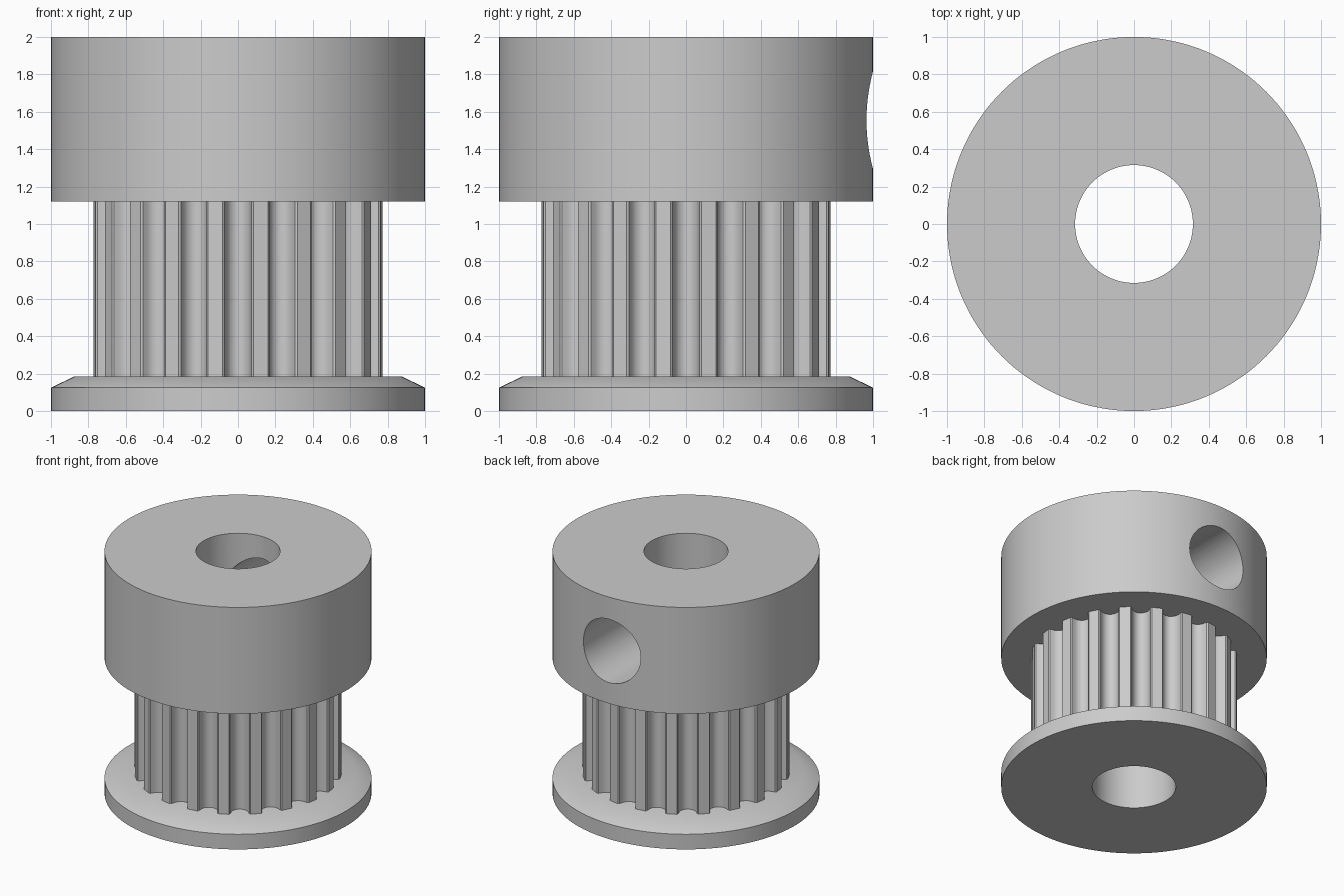
import bpy
import bmesh
from math import pi, sin, cos, radians

if "Cube" in bpy.data.objects:
    bpy.data.objects.remove(bpy.data.objects["Cube"], do_unlink=True)

BORE = 0.315
TEETH = 20
TOOTH_R = 0.778
SEGMENTS = 144
FLANGE_TOP, HUB_BOTTOM, HUB_TOP = 0.185, 1.12, 2.0

metal = bpy.data.materials.new("brushed grey")
metal.use_nodes = True
GREY = (0.6, 0.6, 0.6, 1)
metal.diffuse_color = GREY
metal.node_tree.nodes["Principled BSDF"].inputs["Base Color"].default_value = GREY


def circle(radius, count=SEGMENTS):
    return [(radius * cos(2 * pi * i / count), radius * sin(2 * pi * i / count))
            for i in range(count)]


def skin(bm, outlines, closed):
    """Join successive (outline, z) loops with quads."""
    loops = [[bm.verts.new((x, y, z)) for x, y in pts] for pts, z in outlines]
    pairs = list(zip(loops, loops[1:]))
    if closed:
        pairs.append((loops[-1], loops[0]))
    for a, b in pairs:
        n = len(a)
        for i in range(n):
            j = (i + 1) % n
            bm.faces.new((a[i], a[j], b[j], b[i]))


def finish(bm, name):
    mesh = bpy.data.meshes.new(name)
    bm.to_mesh(mesh)
    bm.free()
    mesh.materials.append(metal)
    obj = bpy.data.objects.new(name, mesh)
    bpy.context.collection.objects.link(obj)
    return obj


def lathe(name, profile):
    """Closed ring-shaped solid from an (r, z) profile."""
    bm = bmesh.new()
    skin(bm, [(circle(r), z) for r, z in profile], True)
    bmesh.ops.recalc_face_normals(bm, faces=bm.faces)
    return finish(bm, name)


def tooth_outline():
    """Round-bottomed belt grooves repeated around the drum."""
    r, centre, steps = 0.07, 0.026, 12
    groove = [(-0.082, 0), (-0.073, 0.009)]
    for i in range(steps + 1):
        a = pi * i / steps
        groove.append((-r * cos(a), centre + r * sin(a)))
    groove += [(0.073, 0.009), (0.082, 0)]
    pts = []
    for k in range(TEETH):
        for t, depth in groove:
            a = 2 * pi * k / TEETH + t / TOOTH_R
            pts.append(((TOOTH_R - depth) * cos(a), (TOOTH_R - depth) * sin(a)))
    return pts


# Lower flange with chamfered rim
flange = lathe("lower_flange", [(BORE, 0), (1, 0), (1, 0.125),
                                (0.875, FLANGE_TOP), (BORE, FLANGE_TOP)])

# Toothed drum: outer belt surface and bore wall between flange and hub
bm = bmesh.new()
outline = tooth_outline()
skin(bm, [(outline, FLANGE_TOP), (outline, HUB_BOTTOM)], False)
skin(bm, [(circle(BORE), HUB_BOTTOM), (circle(BORE), FLANGE_TOP)], False)
drum = finish(bm, "toothed_drum")

# Clamping hub
hub = lathe("clamping_hub", [(BORE, HUB_BOTTOM), (1, HUB_BOTTOM),
                             (1, HUB_TOP), (BORE, HUB_TOP)])

# Set-screw hole drilled from the back into the bore
bpy.ops.mesh.primitive_cylinder_add(vertices=64, radius=0.262, depth=1.2,
                                    location=(0, 0.6, 1.555),
                                    rotation=(radians(90), 0, 0))
drill = bpy.context.object
drill.name = "screw_hole_cutter"
drill.hide_render = True
drill.data.materials.append(metal)
cut = hub.modifiers.new("screw_hole", "BOOLEAN")
cut.operation = "DIFFERENCE"
cut.solver = "EXACT"
cut.object = drill
bpy.ops.object.select_all(action="DESELECT")
bpy.context.view_layer.objects.active = hub
hub.select_set(True)
bpy.ops.object.modifier_apply(modifier=cut.name)
bpy.data.objects.remove(drill, do_unlink=True)

# Smooth walls, crisp edges
for obj in (flange, drum, hub):
    obj.select_set(True)
bpy.context.view_layer.objects.active = hub
bpy.ops.object.shade_smooth_by_angle(angle=radians(30))
